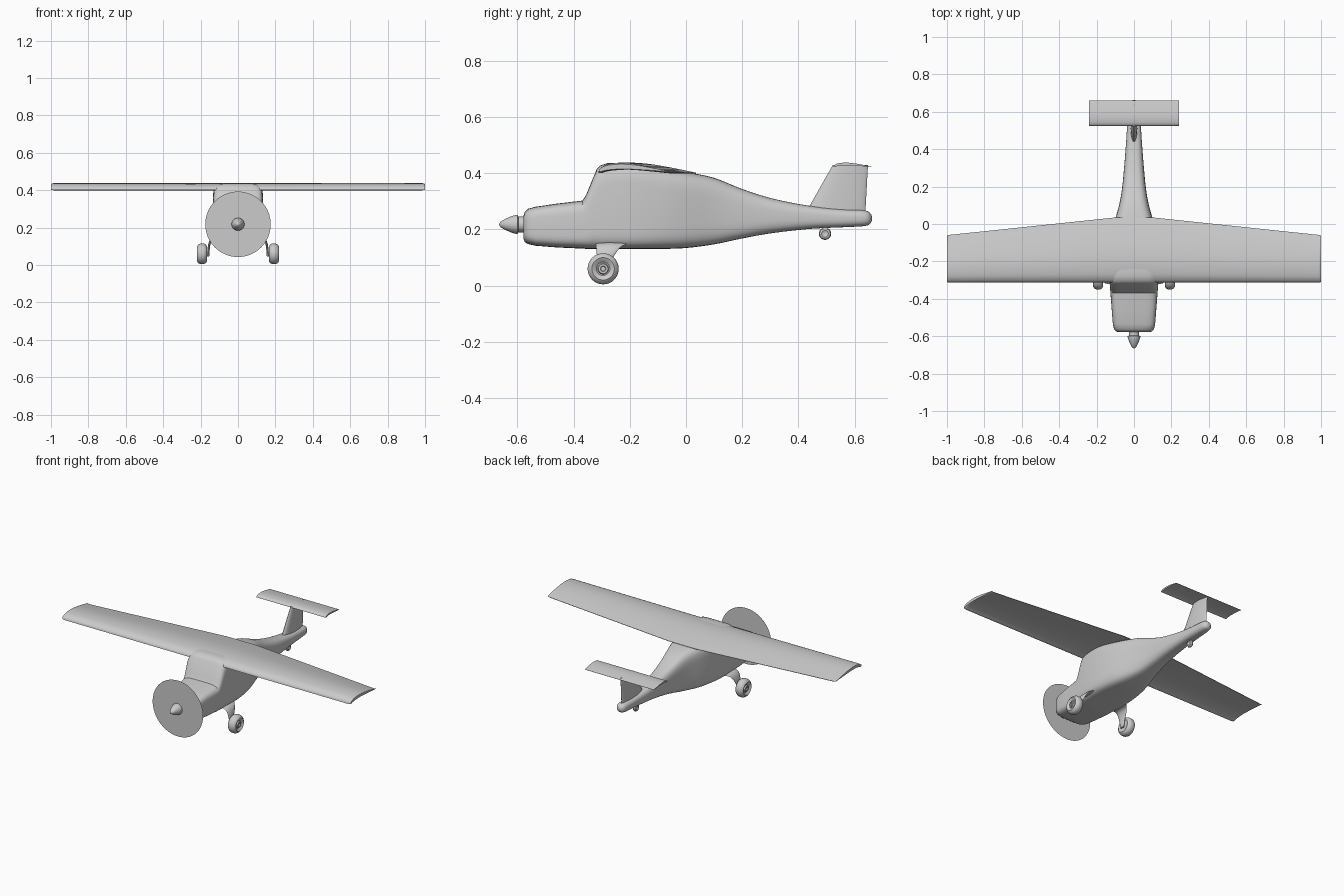
import bpy, bmesh, math
from mathutils import Vector

if "Cube" in bpy.data.objects:
    bpy.data.objects.remove(bpy.data.objects["Cube"])

grey = bpy.data.materials.new("light grey")
grey.diffuse_color = (0.6, 0.6, 0.6, 1)
grey.use_nodes = True
grey.node_tree.nodes["Principled BSDF"].inputs["Base Color"].default_value = grey.diffuse_color


def make(name, bm, angle=40):
    bmesh.ops.recalc_face_normals(bm, faces=bm.faces)
    me = bpy.data.meshes.new(name)
    bm.to_mesh(me)
    bm.free()
    me.materials.append(grey)
    ob = bpy.data.objects.new(name, me)
    bpy.context.collection.objects.link(ob)
    bpy.context.view_layer.objects.active = ob
    ob.select_set(True)
    bpy.ops.object.shade_smooth_by_angle(angle=math.radians(angle))
    ob.select_set(False)
    return ob


def loft(name, rings, angle=40):
    bm = bmesh.new()
    vs = [[bm.verts.new(p) for p in r] for r in rings]
    n = len(vs[0])
    for a, b in zip(vs, vs[1:]):
        for i in range(n):
            bm.faces.new((a[i], a[(i + 1) % n], b[(i + 1) % n], b[i]))
    bm.faces.new(vs[0])
    bm.faces.new(vs[-1])
    return make(name, bm, angle)


def lathe(name, profile, centre, axis, n=32):
    """Revolve (radius, distance) pairs around the x or y axis."""
    rings = []
    for r, d in profile:
        ring = []
        for i in range(n):
            a = 2 * math.pi * i / n
            u, v = r * math.cos(a), r * math.sin(a)
            ring.append(Vector(centre) + Vector((d, u, v) if axis == "x" else (u, d, v)))
        rings.append(ring)
    return loft(name, rings, 35)


def smooth(rows, steps=3):
    """Catmull-Rom through the rows."""
    out = []
    for i in range(len(rows) - 1):
        p = [rows[max(i - 1, 0)], rows[i], rows[i + 1], rows[min(i + 2, len(rows) - 1)]]
        for s in range(steps):
            t = s / steps
            out.append([0.5 * (2 * b + (c - a) * t + (2 * a - 5 * b + 4 * c - d) * t * t
                        + (3 * b - a - 3 * c + d) * t ** 3) for a, b, c, d in zip(*p)])
    return out + [list(rows[-1])]


# fuselage: (y, bottom, top, half width, squareness)
nose = [(-0.578, 0.165, 0.25, 0.085, 4), (-0.574, 0.155, 0.262, 0.097, 4),
        (-0.562, 0.148, 0.274, 0.107, 4.5), (-0.535, 0.142, 0.281, 0.113, 5),
        (-0.46, 0.136, 0.292, 0.119, 5), (-0.368, 0.132, 0.303, 0.126, 5)]
cabin = [(-0.355, 0.131, 0.325, 0.127, 5), (-0.318, 0.131, 0.415, 0.13, 6), (-0.305, 0.131, 0.428, 0.131, 6)]
rear = [(-0.28, 0.131, 0.436, 0.133, 6), (-0.18, 0.131, 0.434, 0.134, 6), (-0.08, 0.131, 0.418, 0.125, 5),
        (0.0, 0.134, 0.405, 0.108, 4.5), (0.1, 0.147, 0.384, 0.08, 4), (0.19, 0.166, 0.348, 0.064, 3.5),
        (0.3, 0.186, 0.312, 0.053, 3), (0.44, 0.202, 0.284, 0.042, 2.8),
        (0.56, 0.208, 0.272, 0.035, 2.6), (0.635, 0.212, 0.268, 0.03, 2.4),
        (0.655, 0.22, 0.259, 0.02, 2.2), (0.662, 0.232, 0.247, 0.008, 2)]
rings = []
for y, b, t, w, e in nose + cabin + smooth(rear):
    ring = []
    for i in range(48):
        a = 2 * math.pi * i / 48
        c, s = math.cos(a), math.sin(a)
        ring.append((w * math.copysign(abs(c) ** (2 / e), c), y,
                     (b + t) / 2 + (t - b) / 2 * math.copysign(abs(s) ** (2 / e), s)))
    rings.append(ring)
loft("fuselage", rings, 35)

# wing and tailplane share one cambered section: (chord fraction, height fraction)
SECTION = smooth([(0, 0), (0.012, 0.3), (0.05, 0.58), (0.13, 0.85), (0.3, 1), (0.5, 0.9), (0.75, 0.52), (1, 0.03)]) \
    + smooth([(1, -0.03), (0.75, 0.15), (0.5, 0.3), (0.3, 0.33), (0.12, 0.2), (0.03, -0.02)])


def airfoil(x, front, back, z, height, shrink=1.0):
    mid = 0.5
    return [(x, front + (back - front) * (0.5 + (f - 0.5) * (0.97 + 0.03 * shrink)),
             z + height * (mid + (h - mid) * shrink)) for f, h in SECTION]


half = [(0.1, 0.035, 1), (0.985, -0.058, 1), (0.995, -0.06, 0.9), (1.0, -0.06, 0.7)]
stations = [(-x, b, s) for x, b, s in reversed(half)] + half
loft("wing", [airfoil(x, -0.312, b, 0.401, 0.037, s) for x, b, s in stations])
loft("tailplane", [airfoil(x, 0.525, 0.66, 0.423, 0.015) for x in (-0.24, 0.24)])

# tail fin
fin = []
for z, front, back, w in ((0.24, 0.415, 0.638, 0.024), (0.284, 0.44, 0.64, 0.021), (0.43, 0.523, 0.648, 0.014)):
    pts = []
    for i in range(24):
        a = 2 * math.pi * i / 24
        f = 0.5 - 0.5 * math.cos(a)
        pts.append((w * math.sin(a) * (1 - 0.45 * f), front + (back - front) * f, z))
    fin.append(pts)
loft("tail_fin", fin, 50)

# spinner with shaft, and the propeller disc
lathe("spinner", [(0.002, -0.665), (0.01, -0.66), (0.02, -0.643), (0.029, -0.622), (0.034, -0.605),
                  (0.034, -0.6), (0.028, -0.597), (0.028, -0.57)], (0, 0, 0.218), "y")
bm = bmesh.new()
bm.faces.new([bm.verts.new((0.175 * math.cos(a), -0.595, 0.218 + 0.175 * math.sin(a)))
              for a in (2 * math.pi * i / 64 for i in range(64))])
make("propeller_disc", bm)

# main wheels: tyre, recessed hub and axle cap, with curved legs
TYRE = [(0.016, -0.024), (0.03, -0.022), (0.04, -0.027), (0.05, -0.02), (0.0555, -0.009), (0.0555, 0.009),
        (0.05, 0.02), (0.04, 0.027), (0.03, 0.022), (0.024, 0.017), (0.02, 0.017), (0.017, 0.024),
        (0.01, 0.024), (0.008, 0.018)]
# leg path: (x, z, y front, y back)
LEG = [(0.08, 0.15, -0.325, -0.2), (0.118, 0.148, -0.322, -0.21), (0.14, 0.138, -0.32, -0.232),
       (0.152, 0.115, -0.318, -0.25), (0.157, 0.085, -0.314, -0.268), (0.16, 0.045, -0.309, -0.28)]
for side, label in ((-1, "left"), (1, "right")):
    lathe(label + "_wheel", [(r, d * side) for r, d in TYRE], (0.192 * side, -0.295, 0.06), "x")
    lathe(label + "_axle", [(0.012, 0), (0.012, 0.03 * side)], (0.155 * side, -0.295, 0.06), "x", 16)
    path = smooth(LEG)
    legs = []
    for i, (x, z, f, b) in enumerate(path):
        p, q = path[max(i - 1, 0)], path[min(i + 1, len(path) - 1)]
        d = Vector((q[0] - p[0], q[1] - p[1])).normalized() * 0.006
        ring = []
        for k in range(16):
            a = 2 * math.pi * k / 16
            o = math.sin(a)
            ring.append((side * (x - d.y * o), (f + b) / 2 + (b - f) / 2 * math.cos(a), z + d.x * o))
        legs.append(ring)
    loft(label + "_leg", legs)

# tail wheel and its strut
lathe("tail_wheel", [(0.006, -0.008), (0.012, -0.011), (0.019, -0.008), (0.022, 0), (0.019, 0.008),
                     (0.012, 0.011), (0.006, 0.008)], (0, 0.495, 0.185), "x", 24)
loft("tail_wheel_strut", [[(x, 0.495 + y, z) for x, y in ((-0.015, -0.01), (0.015, -0.01), (0.015, 0.01), (-0.015, 0.01))]
                          for z in (0.2, 0.23)])
